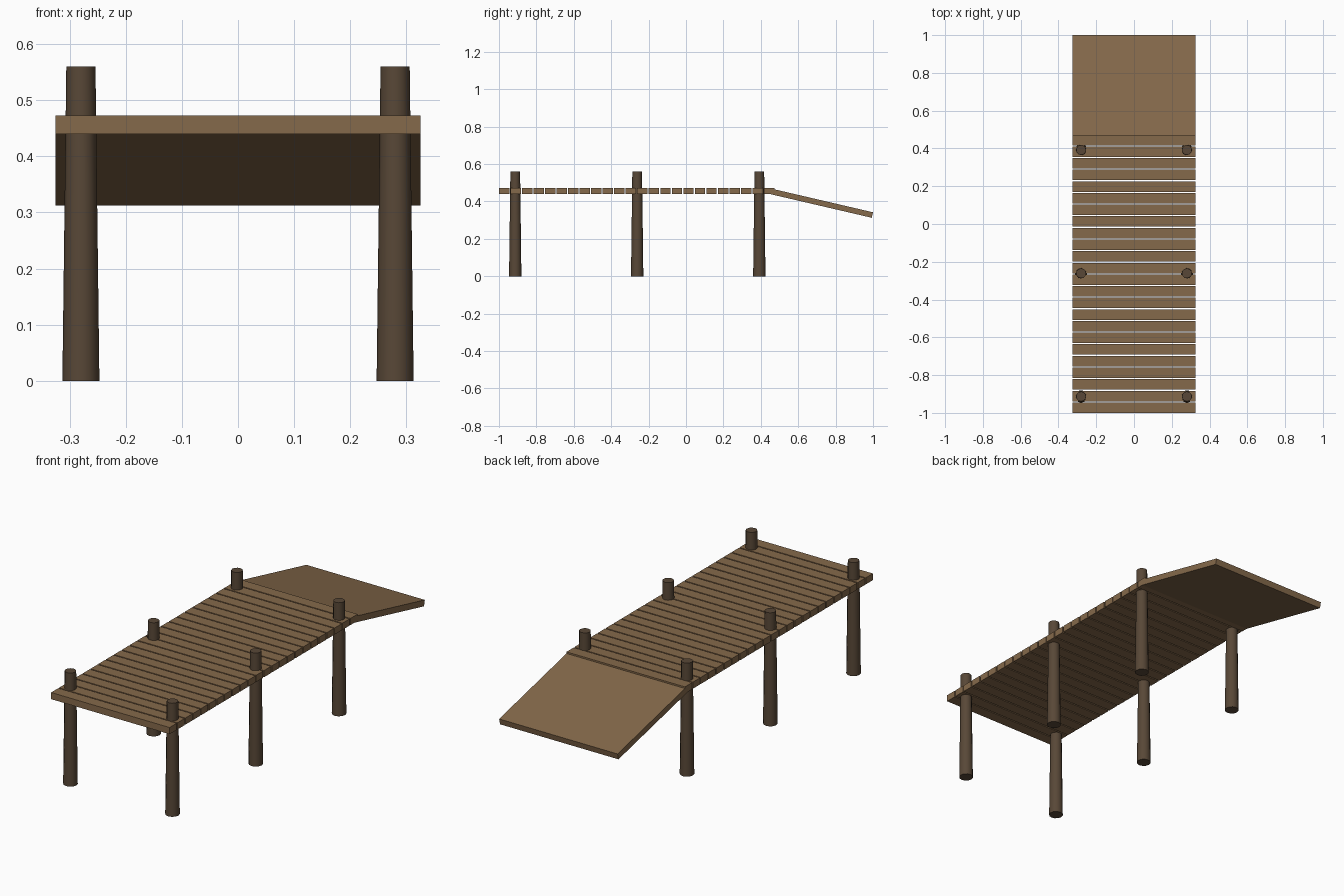
import bpy, bmesh, math
from mathutils import Matrix, Vector

if "Cube" in bpy.data.objects:
    bpy.data.objects.remove(bpy.data.objects["Cube"])


def material(name, color):
    m = bpy.data.materials.new(name)
    m.diffuse_color = (*color, 1)
    m.use_nodes = True
    m.node_tree.nodes["Principled BSDF"].inputs["Base Color"].default_value = m.diffuse_color
    return m


plank_wood = material("plank_wood", (0.235, 0.142, 0.070))
post_wood = material("post_wood", (0.098, 0.064, 0.038))


def add_object(name, bm, mat):
    me = bpy.data.meshes.new(name)
    bm.to_mesh(me)
    bm.free()
    me.materials.append(mat)
    ob = bpy.data.objects.new(name, me)
    bpy.context.collection.objects.link(ob)
    return ob


def box(name, center, size, tilt=0):
    bm = bmesh.new()
    bmesh.ops.create_cube(bm, size=1, matrix=Matrix.Translation(center)
                          @ Matrix.Rotation(tilt, 4, 'X') @ Matrix.Diagonal((*size, 1)))
    return add_object(name, bm, plank_wood)


WIDTH, PITCH, GAP = 0.65, 0.0616, 0.006

# Deck planks with narrow gaps
for i in range(24):
    length = PITCH - GAP
    box(f"deck_plank_{i + 1}", (0, -1 + i * PITCH + length / 2, 0.4565), (WIDTH, length, 0.033))

# Sloping ramp at the back, tucked into the last plank
top_start, top_end, thick = Vector((0, 0.455, 0.469)), Vector((0, 1.0, 0.342)), 0.030
run = top_end - top_start
tilt = math.atan2(run.z, run.y)
normal = Vector((0, -math.sin(tilt), math.cos(tilt)))
box("ramp", (top_start + top_end) / 2 - normal * thick / 2, (WIDTH, run.length, thick), tilt)

# Tapered posts in three pairs
for row, y in enumerate((-0.913, -0.261, 0.392)):
    for side, x in (("left", -0.28), ("right", 0.28)):
        bm = bmesh.new()
        bmesh.ops.create_cone(bm, cap_ends=True, segments=12, radius1=0.033, radius2=0.026,
                              depth=0.56, matrix=Matrix.Translation((x, y, 0.28)))
        post = add_object(f"post_{side}_{row + 1}", bm, post_wood)
        bpy.ops.object.select_all(action='DESELECT')
        post.select_set(True)
        bpy.context.view_layer.objects.active = post
        bpy.ops.object.shade_smooth_by_angle(angle=math.radians(40))
